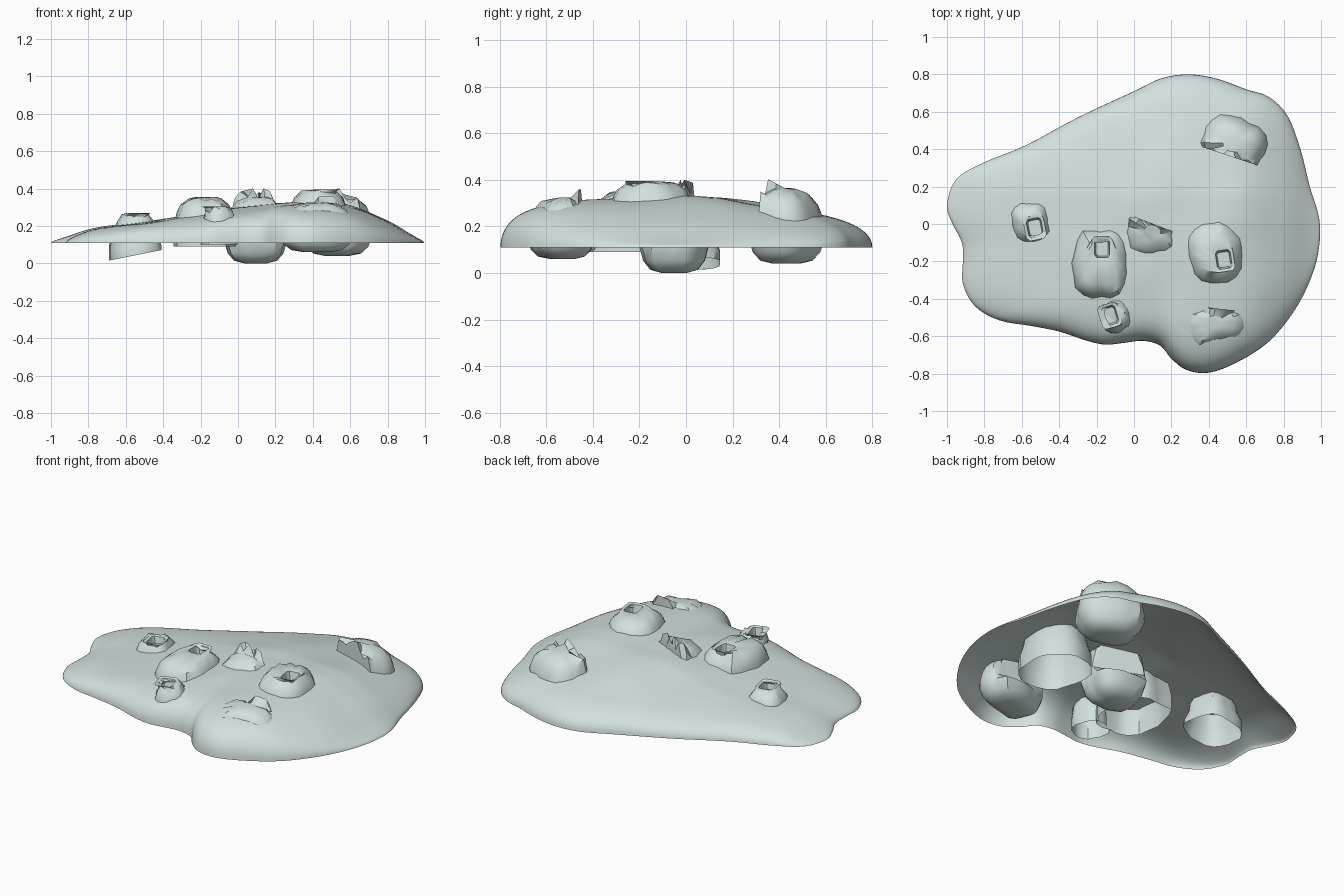
import bpy, math, random
from mathutils import Vector, noise

if "Cube" in bpy.data.objects:
    bpy.data.objects.remove(bpy.data.objects["Cube"])

clay = bpy.data.materials.new("pale grey stone")
clay.diffuse_color = (0.65, 0.75, 0.74, 1)
clay.use_nodes = True
clay.node_tree.nodes["Principled BSDF"].inputs["Base Color"].default_value = clay.diffuse_color


def make(name, verts, faces, angle):
    me = bpy.data.meshes.new(name)
    me.from_pydata(verts, [], faces)
    me.materials.append(clay)
    ob = bpy.data.objects.new(name, me)
    bpy.context.collection.objects.link(ob)
    bpy.ops.object.select_all(action='DESELECT')
    ob.select_set(True)
    bpy.context.view_layer.objects.active = ob
    bpy.ops.object.shade_smooth_by_angle(angle=math.radians(angle))
    return ob


def catmull(a, b, c, d, t):
    return 0.5 * (2*b + (c-a)*t + (2*a-5*b+4*c-d)*t*t + (3*b-a-3*c+d)*t**3)


# outline of the mound, seen from above
OUT = [(-1, .1), (-.95, .24), (-.8, .33), (-.58, .42), (-.3, .57), (0, .71), (.15, .78),
       (.3, .80), (.45, .775), (.6, .72), (.72, .68), (.82, .58), (.89, .4), (.94, .2),
       (.99, .03), (.99, -.12), (.95, -.28), (.86, -.46), (.72, -.63), (.55, -.74),
       (.4, -.795), (.28, -.78), (.2, -.72), (.14, -.65), (.05, -.625), (-.05, -.635),
       (-.15, -.645), (-.25, -.625), (-.4, -.575), (-.55, -.545), (-.72, -.515),
       (-.85, -.44), (-.915, -.32), (-.915, -.2), (-.92, -.1), (-.97, 0)]
# height along x, every 0.2 from -1 to 1
HGT = [.03, .078, .103, .128, .158, .193, .214, .216, .2, .125, .03]


def height(x):
    u = min(max((x + 1) / .2, 0), 9.999)
    i = int(u)
    g = lambda k: HGT[min(max(k, 0), 10)]
    return catmull(g(i-1), g(i), g(i+1), g(i+2), u - i)


# mound: thin open shell, rings shrinking to a centre point
edge = []
n = len(OUT)
for i in range(n):
    p = [Vector(OUT[(i + k) % n]) for k in (-1, 0, 1, 2)]
    edge += [catmull(*p, s / 4) for s in range(4)]
edge.reverse()          # counter-clockwise so that faces look up
N, R = len(edge), 30
centre = Vector((.2, 0))
verts, faces = [], []
for r in range(R):
    t = 1 - (r / R) ** 1.7
    for e in edge:
        q = centre + (e - centre) * t
        f = max(0, 1 - t**10) ** .5
        f *= 1 - .25 * t*t * abs((e - centre).normalized().y)
        f *= 1 - .33 * min(max((q.y - .15) / .6, 0), 1)      # back slopes more
        lump = noise.noise(Vector((q.x*3.2, q.y*3.2, 4))) * .012 * (1 - t**4)
        verts.append((q.x, q.y, .11 + height(q.x) * f + lump))
verts.append((.2, 0, .11 + height(.2)))
for r in range(R - 1):
    for i in range(N):
        j = (i + 1) % N
        faces.append((r*N+i, r*N+j, (r+1)*N+j, (r+1)*N+i))
faces += [((R-1)*N+i, (R-1)*N+(i+1) % N, R*N) for i in range(N)]
make("mound_shell", verts, faces, 60)

# boulders: rounded, slightly boxy lumps poking through the shell
LOW = [(.35, 0), (.68, .04), (.88, .15), (1, .34)]
HIGH = [(1.0, .5), (.95, .66), (.82, .83), (.6, .95)]


def rock(name, c, rad, z0, z1, seed, hole=None, cut=None, flare=None, tilt=0, turn=0):
    """hole: square pit centre, cut: broken side (direction, distance),
    flare: open underside with this width"""
    rnd = random.Random(seed)
    S = 20
    prof = ([(flare, 0), (flare, .3)] if flare else LOW) + HIGH
    vs, fs = [], []
    wob = [rnd.uniform(.93, 1.05) for _ in range(S)]
    ct, st = math.cos(turn), math.sin(turn)

    def ring(cx, cy, rx, ry, z, square, rough=0, jag=0):
        for i in range(S):
            a = 2*math.pi*i/S
            ca, sa = math.cos(a), math.sin(a)
            k = (abs(ca)**square + abs(sa)**square) ** (-1/square)
            k *= 1 + (wob[i] - 1) * rough
            x, y = rx*k*ca, ry*k*sa
            vs.append([cx + x*ct - y*st, cy + x*st + y*ct,
                       z + (rnd.uniform(-.3, .3) * jag if jag else 0)])

    for f, h in prof:
        ring(c[0], c[1], rad[0]*f, rad[1]*f, z0 + (z1-z0)*h, 3, 1, .03 if h > .6 else 0)
    if hole:            # small square pit in the top
        ring(*hole, .055, .065, z1, 10)
        ring(*hole, .04, .05, z1 - .005, 12)
        ring(*hole, .032, .04, z1 - .055, 12)
    else:
        ring(c[0], c[1], rad[0]*.3, rad[1]*.3, z1, 2, 1)
    if tilt:            # sloping lower rim
        for v in vs[:S]:
            v[2] += tilt * (v[0] - c[0] + rad[0])
    if cut:             # jagged broken wall on one side of the top
        d = Vector(cut[0]).normalized()
        for k, v in enumerate(vs):
            if v[2] < z0 + (z1-z0) * .45:
                continue
            s = (Vector(v[:2]) - Vector(c)).dot(d)
            if s > cut[1]:
                # outer verts fold down under the rim as a rough wall
                v[0] -= d.x * (s - cut[1])
                v[1] -= d.y * (s - cut[1])
            if s > cut[1] - .03 and k >= len(vs) - 3*S:
                v[2] += rnd.choice((-.02, 0, .02, .045))
            elif s < 0:
                v[2] += s * .12
    rows = len(vs) // S
    for r in range(rows - 1):
        for i in range(S):
            j = (i+1) % S
            fs.append((r*S+i, r*S+j, (r+1)*S+j, (r+1)*S+i))
    fs.append(tuple((rows-1)*S+i for i in range(S)))
    if not flare:
        fs.append(tuple(reversed(range(S))))
    make(name, vs, fs, 38)


rock("centre_boulder", (.095, -.05), (.165, .15), 0, .355, 1, cut=((.35, .9), .05))
rock("right_boulder", (.43, -.15), (.155, .175), .12, .395, 2, (.48, -.19), flare=1.1, turn=.15)
rock("middle_boulder", (-.175, -.21), (.155, .195), .09, .355, 3, (-.17, -.13), flare=1.05)
rock("left_boulder", (-.55, .01), (.115, .12), .02, .27, 4, (-.53, -.02),
     flare=1.18, tilt=.2, turn=.2)
rock("small_front_boulder", (-.1, -.49), (.085, .095), .1, .305, 5, (-.13, -.49),
     flare=1.05, turn=.3)
rock("back_boulder", (.53, .43), (.18, .15), .04, .365, 6, cut=((-.3, -.9), .07), turn=-.3)
rock("front_boulder", (.42, -.53), (.2, .13), .06, .325, 7, cut=((.1, .9), .08), turn=.3)
